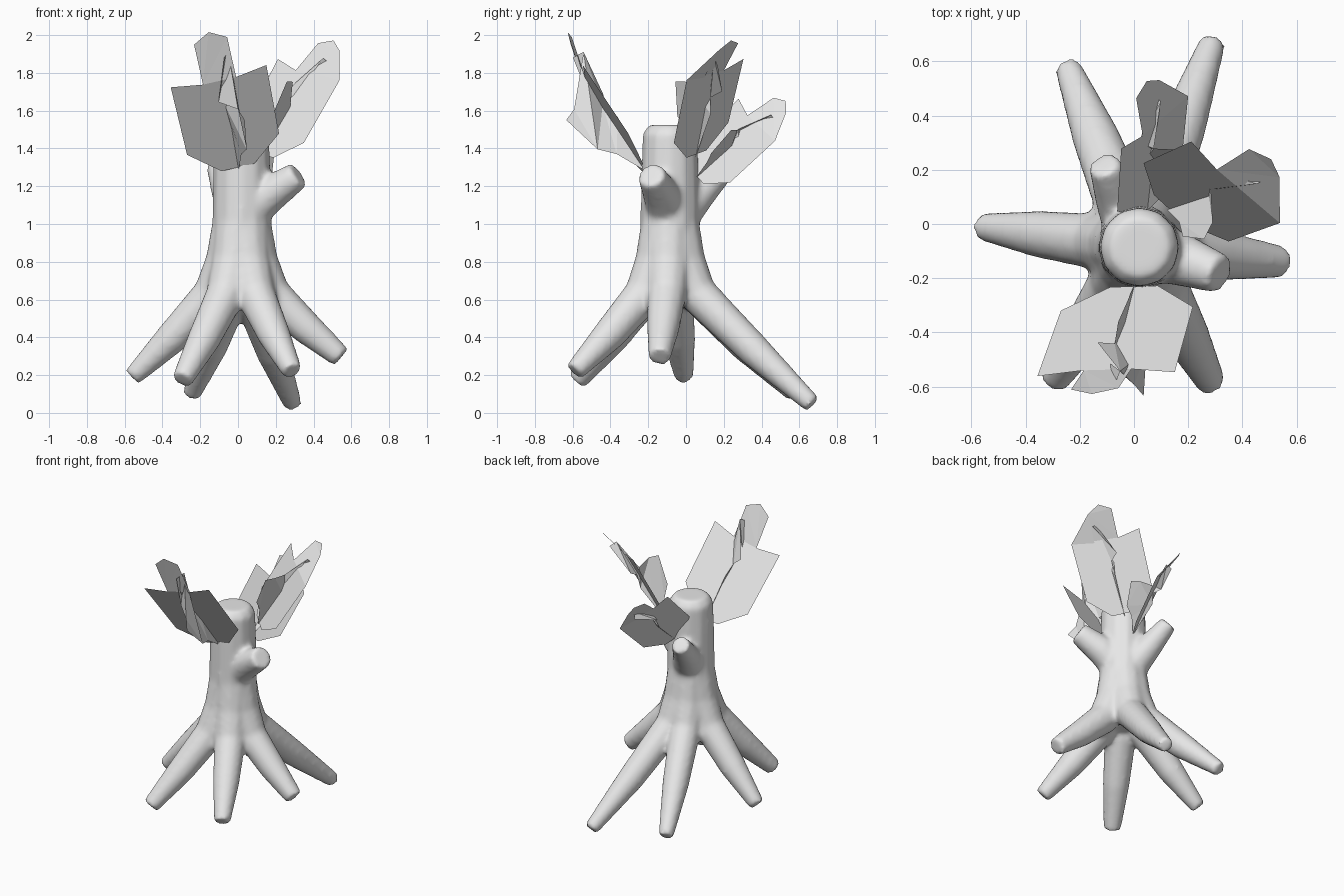
import bpy, bmesh, math
from mathutils import Vector

cube = bpy.data.objects.get("Cube")
if cube:
    bpy.data.objects.remove(cube)

grey = bpy.data.materials.new("plain grey")
grey.use_nodes = True
colour = (0.8, 0.8, 0.8, 1)
grey.diffuse_color = colour
grey.node_tree.nodes["Principled BSDF"].inputs["Base Color"].default_value = colour


def make_object(name, bm):
    mesh = bpy.data.meshes.new(name)
    bm.to_mesh(mesh)
    bm.free()
    mesh.materials.append(grey)
    obj = bpy.data.objects.new(name, mesh)
    bpy.context.collection.objects.link(obj)
    return obj


def tube(bm, points, radii, sides=12):
    """Closed tapered tube along a path."""
    points = [Vector(p) for p in points]
    rings = []
    for i, (p, r) in enumerate(zip(points, radii)):
        along = (points[min(i + 1, len(points) - 1)] - points[max(i - 1, 0)]).normalized()
        turn = Vector((0, 0, 1)).rotation_difference(along)
        ring = []
        for k in range(sides):
            a = math.tau * k / sides
            ring.append(bm.verts.new(p + turn @ Vector((r * math.cos(a), r * math.sin(a), 0))))
        rings.append(ring)
    for low, high in zip(rings, rings[1:]):
        for k in range(sides):
            j = (k + 1) % sides
            bm.faces.new((low[k], low[j], high[j], high[k]))
    bm.faces.new(rings[0][::-1])
    bm.faces.new(rings[-1])


# Trunk
centre = Vector((0.02, -0.085, 0))
bm = bmesh.new()
tube(bm, [centre + Vector((0, 0, z)) for z in (0.6, 1, 1.3, 1.48, 1.525)],
     (0.14, 0.158, 0.152, 0.146, 0.11))

# Roots: leave the trunk steeply, then run out to the tip in a shallow curve
root_tips = [((-0.56, -0.01, 0.19), 0.052), ((0.545, -0.14, 0.295), 0.06),
             ((0.29, 0.67, 0.045), 0.05), ((-0.245, 0.58, 0.1), 0.05),
             ((0.287, -0.59, 0.22), 0.055), ((-0.295, -0.575, 0.175), 0.057)]
for tip, tip_radius in root_tips:
    tip = Vector(tip)
    out = tip - centre
    out.z = 0
    out.normalize()
    path = [centre + out * d + Vector((0, 0, z))
            for d, z in ((0.02, 1.08), (0.075, 0.8), (0.16, 0.625))]
    path += [path[-1].lerp(tip, 0.5) - Vector((0, 0, 0.01)), tip]
    tube(bm, path, (0.125, 0.12, 0.105, 0.088, tip_radius))

# Branch stubs
tube(bm, [(0.04, -0.1, 1.05), (0.17, -0.13, 1.16), (0.32, -0.185, 1.26)], (0.11, 0.1, 0.074))
tube(bm, [(0, -0.03, 1.05), (-0.06, 0.09, 1.18), (-0.11, 0.22, 1.31)], (0.11, 0.085, 0.06))
trunk = make_object("trunk_with_roots", bm)

# Fuse the tubes into one smooth skin
fuse = trunk.modifiers.new("fuse", "REMESH")
fuse.mode = "VOXEL"
fuse.voxel_size = 0.016
fuse.use_smooth_shade = True
soften = trunk.modifiers.new("soften", "SMOOTH")
soften.factor = 0.5
soften.iterations = 8

# Leaf outlines as (across, along, bend); the narrow tips curl out of the plane
half = [(0.09, 0, 0), (0.25, 0.15, 0), (0.26, 0.59, 0), (0.09, 0.56, 0), (0.09, 0.78, 0.06)]
blade = half + [(0, 0.83, 0.07)] + [(-a, b, c) for a, b, c in reversed(half)]
cross = [(0, -0.02, 0), (-0.08, 0.13, 0.03), (-0.155, 0.2, 0.06), (-0.21, 0.42, 0.08),
         (-0.14, 0.45, 0.06), (-0.03, 0.45, -0.03), (0.01, 0.69, 0.05), (0.07, 0.68, 0.08),
         (0.05, 0.45, -0.05), (0.01, 0.4, 0), (0.04, 0.3, 0), (0.02, 0.15, 0)]


def leaf(name, base, along, across, size):
    """Broad blade crossed by a smaller ragged one."""
    u = Vector(along).normalized()
    s = Vector(across)
    s = (s - u * s.dot(u)).normalized()
    n = u.cross(s)
    bm = bmesh.new()
    for outline, side, curl in ((blade, s, n), (cross, n, s)):
        bm.faces.new([bm.verts.new(Vector(base) + (side * a + u * b + curl * c) * size)
                      for a, b, c in outline])
    bmesh.ops.triangulate(bm, faces=bm.faces[:])
    make_object(name, bm)


leaf("front_leaf", (0, -0.23, 1.3), (-0.175, -0.55, 0.82), (0.98, 0.09, 0.13), 1)
leaf("side_leaf", (0.13, 0.055, 1.37), (0.47, 0.19, 0.86), (0.29, -0.31, -0.17), 0.88)
leaf("back_leaf", (0.05, 0.06, 1.25), (0.06, 0.72, 0.69), (0.24, 0.14, -0.27), 0.74)
